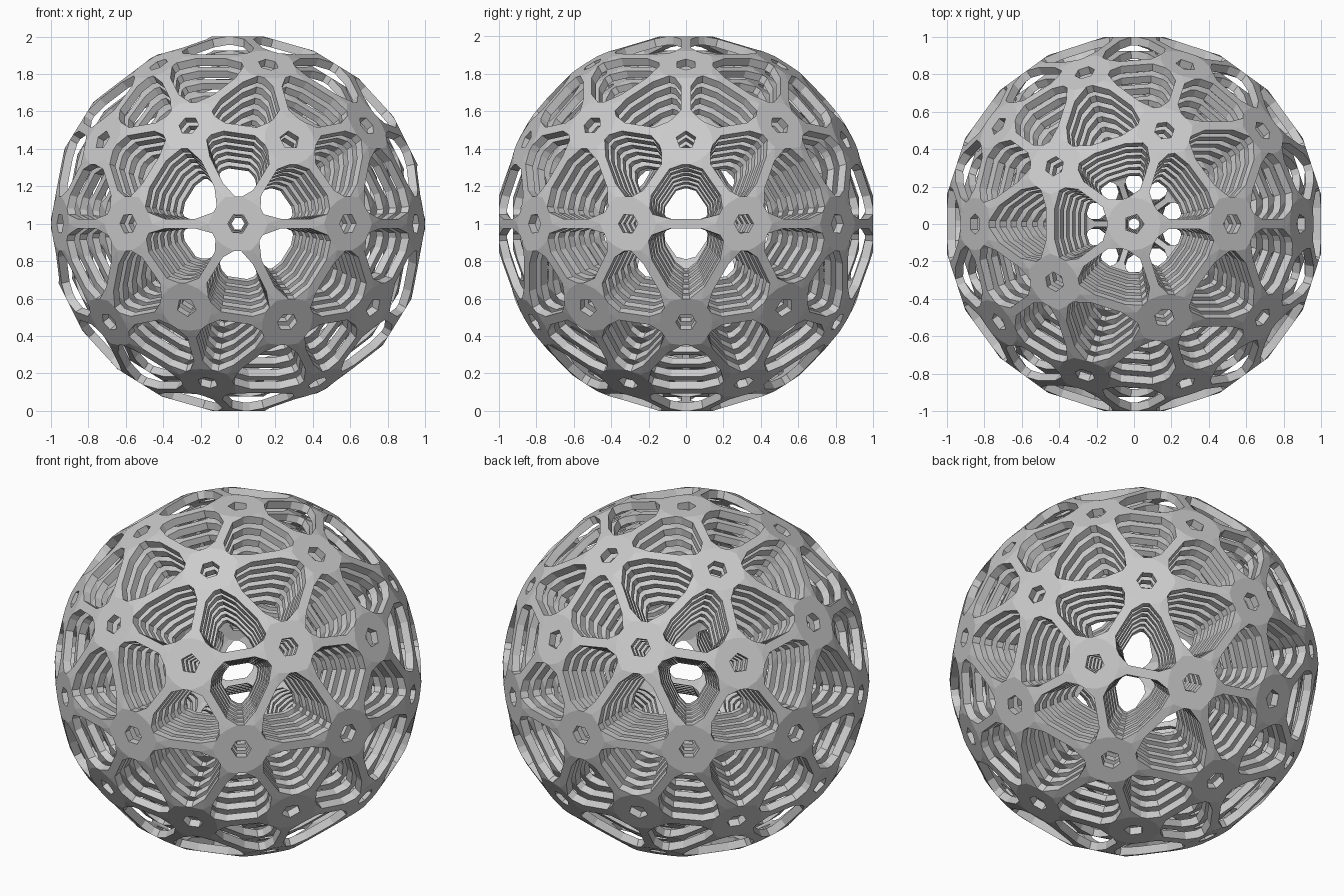
import bpy, bmesh
from mathutils import Vector

if "Cube" in bpy.data.objects:
    bpy.data.objects.remove(bpy.data.objects["Cube"])

SHELLS = 6         # nested balls
STEP = 0.075       # radius lost per ball
THICK = 0.045      # wall thickness of the outer ball
HUB = 0.055        # radius of the small hole in each node
CORNER = 0.145     # node centre to corner of the triangular hole
BAR = 0.026        # half width of a bar at its middle


def tangent(a, b):
    """Unit direction from a towards b, in the tangent plane at a."""
    return (b - a * a.dot(b)).normalized()


def edge_side(a, b, c):
    """Points on the half of edge a-b nearest a, on the side of c."""
    mid = (a + b).normalized()
    centre = (a + b + c).normalized()
    along = tangent(a, b)
    hub = a + along * HUB
    # where the node's flat meets the bar's flat
    q = (a + mid).normalized()
    ridge = q / q.dot(a)
    # hole corner, slightly blunt
    corner = a + tangent(a, centre) * CORNER
    corner += (along - tangent(a, centre) * along.dot(tangent(a, centre))).normalized() * 0.018
    # hole outline beside the thin part of the bar
    waist = mid + tangent(mid, a) * 0.085 + tangent(mid, centre) * BAR
    return hub, ridge, corner, waist


# triangulated ball that sets out the nodes and bars
guide = bmesh.new()
bmesh.ops.create_icosphere(guide, subdivisions=2, radius=1)

# one pierced skin
skin = bmesh.new()
def face(*pts):
    skin.faces.new([skin.verts.new(p) for p in pts])

for f in guide.faces:
    tri = [v.co.normalized() for v in f.verts]
    for i in range(3):
        a, b, c = tri[i], tri[(i + 1) % 3], tri[(i + 2) % 3]
        h1, r1, c1, w1 = edge_side(a, b, c)
        h2, r2, c2, w2 = edge_side(b, a, c)
        h3, r3, c3, w3 = edge_side(a, c, b)
        face(h1, c1, c3, h3)      # web between two arms
        face(h1, r1, c1)
        face(h2, c2, r2)
        face(r1, w1, c1)          # flare from node into bar
        face(r2, c2, w2)
        face(r1, r2, w2, w1)      # bar
guide.free()
bmesh.ops.remove_doubles(skin, verts=skin.verts, dist=0.0005)
bmesh.ops.recalc_face_normals(skin, faces=skin.faces)
mesh = bpy.data.meshes.new("pierced_shell")
skin.to_mesh(mesh)
skin.free()

# nested balls, each a smaller copy
for n in range(SHELLS):
    ob = bpy.data.objects.new("pierced_shell_%d" % (n + 1), mesh)
    bpy.context.collection.objects.link(ob)
    s = 1 - n * STEP
    ob.scale = (s, s, s)
    ob.location.z = 1
    wall = ob.modifiers.new("wall", 'SOLIDIFY')
    wall.thickness = THICK
    wall.offset = -1
